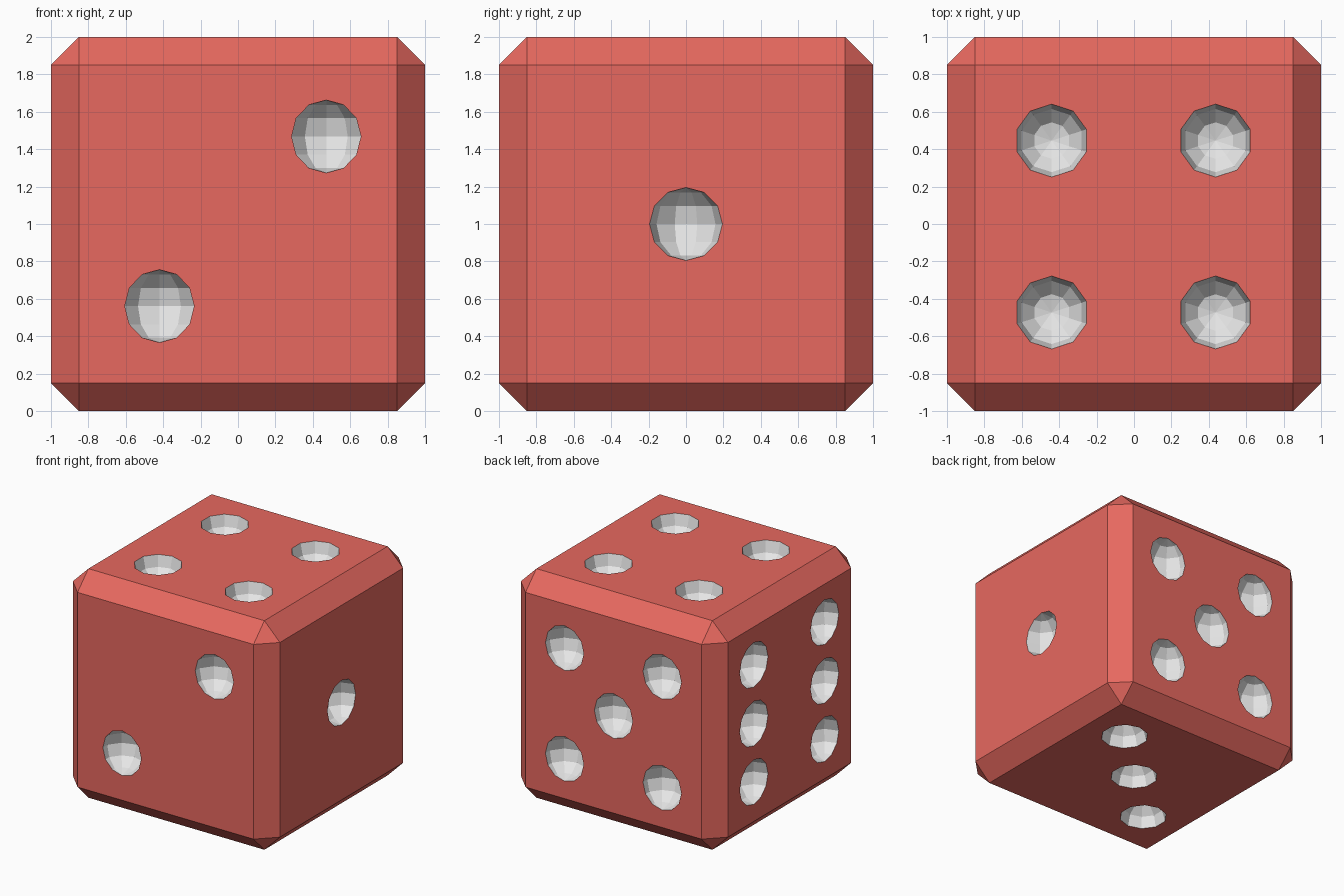
import bpy, bmesh
from mathutils import Matrix

if "Cube" in bpy.data.objects:
    bpy.data.objects.remove(bpy.data.objects["Cube"])

def material(name, rgb):
    m = bpy.data.materials.new(name)
    m.diffuse_color = (*rgb, 1)
    m.use_nodes = True
    m.node_tree.nodes["Principled BSDF"].inputs["Base Color"].default_value = m.diffuse_color
    return m

mats = [material("red body", (0.80, 0.14, 0.115)), material("white pips", (0.80, 0.80, 0.80))]

def make_object(name, bm):
    me = bpy.data.meshes.new(name)
    bm.to_mesh(me)
    bm.free()
    for m in mats:
        me.materials.append(m)
    ob = bpy.data.objects.new(name, me)
    bpy.context.collection.objects.link(ob)
    return ob

# chamfered cube
bm = bmesh.new()
bmesh.ops.create_cube(bm, size=2, matrix=Matrix.Translation((0, 0, 1)))
bmesh.ops.bevel(bm, geom=bm.edges[:], offset=0.15, segments=1, affect='EDGES', profile=0.5)
die = make_object("die_body", bm)

# pip centres on each face
pips = [(1, 0, 1)]                                                       # right: one
pips += [(0.472, -1, 1.468), (-0.42, -1, 0.561)]                         # front: two
pips += [(0.487, 0.458, 0), (0, 0, 0), (-0.487, -0.462, 0)]              # bottom: three
pips += [(x, y, 2) for x in (-0.44, 0.436) for y in (0.446, -0.473)]     # top: four
pips += [(x, 1, z) for x in (-0.47, 0.473) for z in (0.497, 1.465)]      # back: five
pips += [(0, 1, 0.998)]
pips += [(-1, y, z) for y in (-0.485, 0.492) for z in (0.495, 1.005, 1.518)]  # left: six

# low-poly spheres that scoop out the pips
bm = bmesh.new()
for p in pips:
    bmesh.ops.create_uvsphere(bm, u_segments=10, v_segments=6, radius=0.195,
                              matrix=Matrix.Translation(p))
for f in bm.faces:
    f.material_index = 1
cutter = make_object("pip_cutter", bm)
cutter.hide_render = True

mod = die.modifiers.new("pips", 'BOOLEAN')
mod.operation = 'DIFFERENCE'
mod.solver = 'EXACT'
mod.object = cutter
bpy.context.view_layer.objects.active = die
die.select_set(True)
bpy.ops.object.modifier_apply(modifier=mod.name)
bpy.data.objects.remove(cutter)
